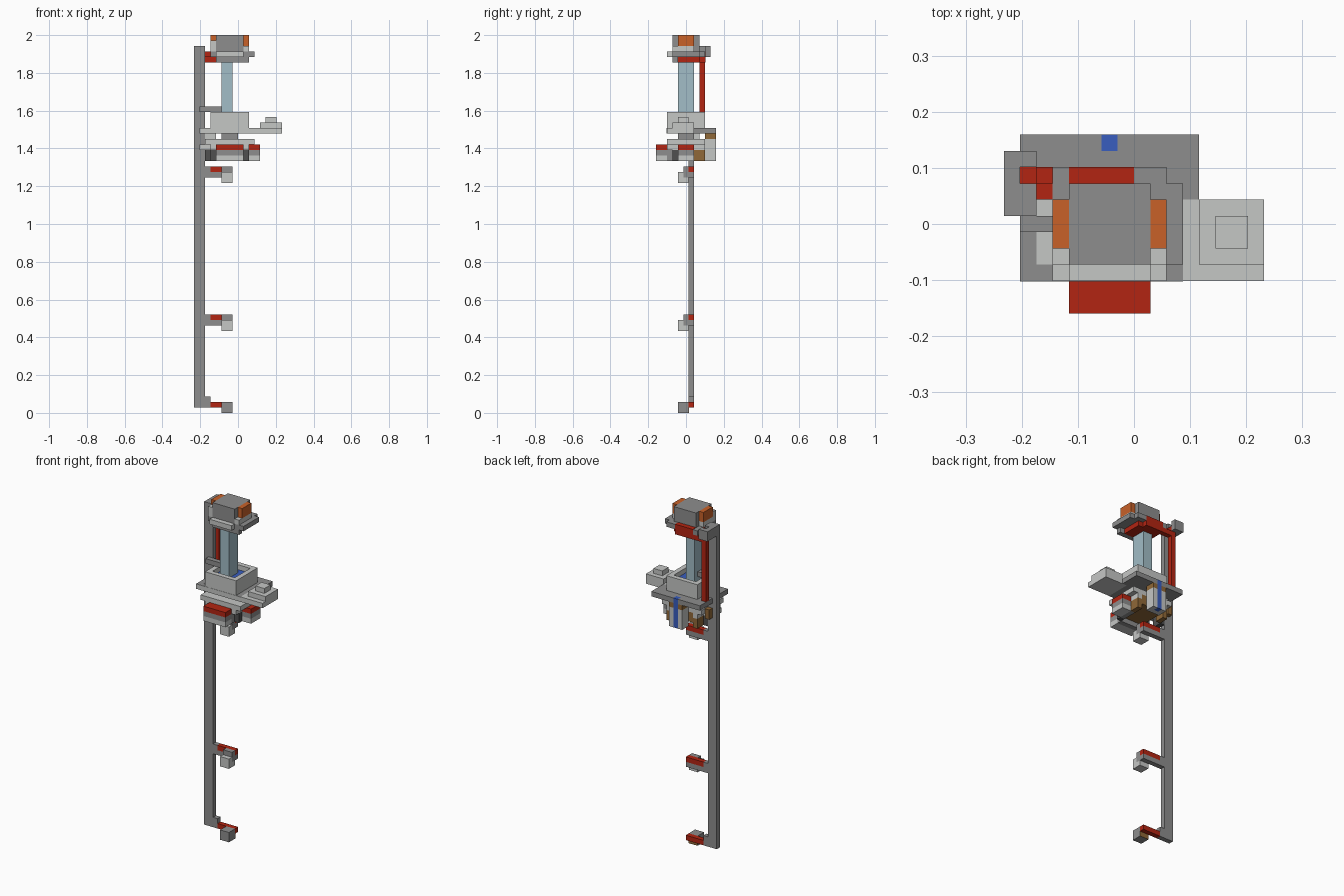
import bpy, bmesh
from mathutils import Vector

old = bpy.data.objects.get("Cube")
if old:
    bpy.data.objects.remove(old, do_unlink=True)

U = 2 / 69  # one block of the model


def material(name, rgb):
    m = bpy.data.materials.new(name)
    m.use_nodes = True
    col = (*rgb, 1)
    m.diffuse_color = col
    m.node_tree.nodes["Principled BSDF"].inputs["Base Color"].default_value = col
    return m


GRAY = material("gray", (.27, .27, .27))
LIGHT = material("light gray", (.56, .57, .56))
RED = material("red", (.45, .018, .006))
ORANGE = material("orange", (.58, .12, .022))
BLUE = material("blue", (.04, .11, .52))
PALE = material("pale blue", (.36, .51, .57))
BROWN = material("brown", (.28, .14, .04))
DARK = material("dark gray", (.08, .08, .08))


def part(name, mat, *boxes):
    """One object from boxes given as x, y and z spans in blocks."""
    bm = bmesh.new()
    for x, y, z in boxes:
        made = bmesh.ops.create_cube(bm, size=1)["verts"]
        for v in made:
            pick = [s[1] if c > 0 else s[0] for s, c in zip((x, y, z), v.co)]
            v.co = Vector((pick[0] - 8, pick[1] - 5.5, pick[2])) * U
    me = bpy.data.meshes.new(name)
    bm.to_mesh(me)
    bm.free()
    me.materials.append(mat)
    ob = bpy.data.objects.new(name, me)
    bpy.context.collection.objects.link(ob)
    return ob


# Long pole and its top bracket
part("pole", GRAY, ((0, 2), (6, 7), (1, 67)))
part("pole_bracket", GRAY, ((0, 1), (7, 10), (65, 67)), ((1, 2), (9, 10), (65, 67)),
     ((1, 2), (7, 8), (65, 67)))
part("pole_link", GRAY, ((1, 5), (5, 6), (55, 56)))

# Hooked arms along the pole
for i, z in enumerate((43, 16)):
    part(f"arm_{i}", GRAY, ((2, 7), (6, 7), (z, z + 1)), ((2, 3), (6, 7), (z + 1, z + 2)),
         ((5, 7), (5, 6), (z, z + 2)))
    part(f"arm_pad_{i}", RED, ((3, 7), (6, 7), (z + 1, z + 2)))
    part(f"arm_hook_{i}", LIGHT, ((5, 7), (4, 5), (z - 1, z + 1)), ((5, 7), (5, 6), (z - 1, z)))
part("foot_joint", GRAY, ((2, 3), (6, 7), (1, 3)))
part("foot_pad", RED, ((3, 7), (6, 7), (1, 2)))
part("foot_hook", GRAY, ((5, 7), (4, 6), (0, 2)))
part("foot_sole", BROWN, ((5, 7), (5.8, 6.05), (0, 1)))

# Head with orange side pods on a collar
part("head", GRAY, ((4, 9), (3, 8), (66, 69)))
part("head_pods", ORANGE, ((3, 4), (4, 7), (67, 69)), ((9, 10), (4, 7), (67, 69)))
part("head_pod_mounts", LIGHT, ((3, 4), (3, 7), (66, 67)), ((9, 10), (3, 7), (66, 67)),
     ((3, 4), (3, 4), (67, 68)))
part("collar", GRAY, ((3, 10), (3, 9), (65, 66)), ((10, 11), (3, 8), (65, 66)),
     ((4, 10), (3, 4), (64, 65)))
part("collar_lip", LIGHT, ((4, 9), (2, 3), (65, 66)))
part("collar_ring", RED, ((4, 8), (8, 9.02), (64, 66.05)), ((4, 9), (4, 8), (64, 65)))

# Red pipe from the collar down to the plate
part("pipe", RED, ((1, 2), (8, 9), (52, 66)), ((2, 3), (7, 8), (65, 66)),
     ((2, 4), (8, 9), (64, 65)))

# Pale column standing in the open tank
part("column", PALE, ((5, 7), (4, 7), (52, 64)))
part("tank", LIGHT, ((3, 10), (2, 3), (52, 55)), ((3, 10), (8, 9), (52, 55)),
     ((3, 4), (3, 8), (52, 55)), ((9, 10), (3, 8), (52, 55)))
part("tank_filling", BLUE, ((4, 9), (3, 8), (52, 54)))

# Wide plate, notched at the back for the blue rod
part("plate", GRAY, ((1, 11), (2, 10), (51, 52)), ((11, 12), (7, 11), (51, 52)),
     ((1, 6), (10, 11), (51, 52)), ((7, 11), (10, 11), (51, 52)))
part("plate_edge", LIGHT, ((2, 3), (3, 7), (51.5, 52.05)), ((1, 11), (1.95, 2), (51, 52)))
part("side_tray", LIGHT, ((11, 16), (2, 7), (51, 52)), ((12, 16), (3, 7), (52, 53)),
     ((13, 15), (4, 6), (53, 54)))

# Lower housing under the plate
part("neck", GRAY, ((5, 8), (4, 7), (50, 51)))
part("housing_top", LIGHT, ((2, 11), (2, 9), (49, 50)), ((2, 4), (6, 8), (50, 51)))
part("housing_frame", LIGHT, ((3, 10), (2, 3), (48, 49)), ((3, 4), (3, 9), (48, 49)),
     ((9, 10), (3, 9), (48, 49)), ((1, 3), (4, 7), (48, 49)))
part("housing_core", BROWN, ((4, 9), (3, 9), (47, 49)), ((3, 4), (7, 9), (46, 48)),
     ((9, 10), (7, 9), (46, 48)), ((1, 2), (7, 8), (48, 50)))
part("housing_corners", DARK, ((2, 3), (5, 7), (46, 48)), ((9, 10), (3, 4), (46, 48)),
     ((3, 4), (3, 4), (46, 48)))

# Front and side blocks in three layers
for name, x, y in (("front_block", (4, 9), (0, 2)), ("side_block", (10, 12), (4, 7))):
    part(name + "_cap", RED, (x, y, (48, 49)))
    part(name + "_middle", GRAY, (x, y, (47, 48)))
    part(name + "_base", LIGHT, (x, y, (46, 47)))
part("block_joints", GRAY, ((4, 9), (2, 3), (46, 48)), ((9, 10), (4, 7), (46, 48)))

# Rear tubes with the blue rod between them
part("rear_tubes", LIGHT, ((5, 6), (9, 11), (46, 50)), ((7, 8), (9, 11), (46, 50)),
     ((6, 7), (9, 10), (46, 50)))
part("rear_tube_caps", BROWN, ((5, 6), (9, 11), (50, 51)), ((7, 8), (9, 11), (50, 51)))
part("rear_rod", BLUE, ((6, 7), (10, 11), (46, 52)))
